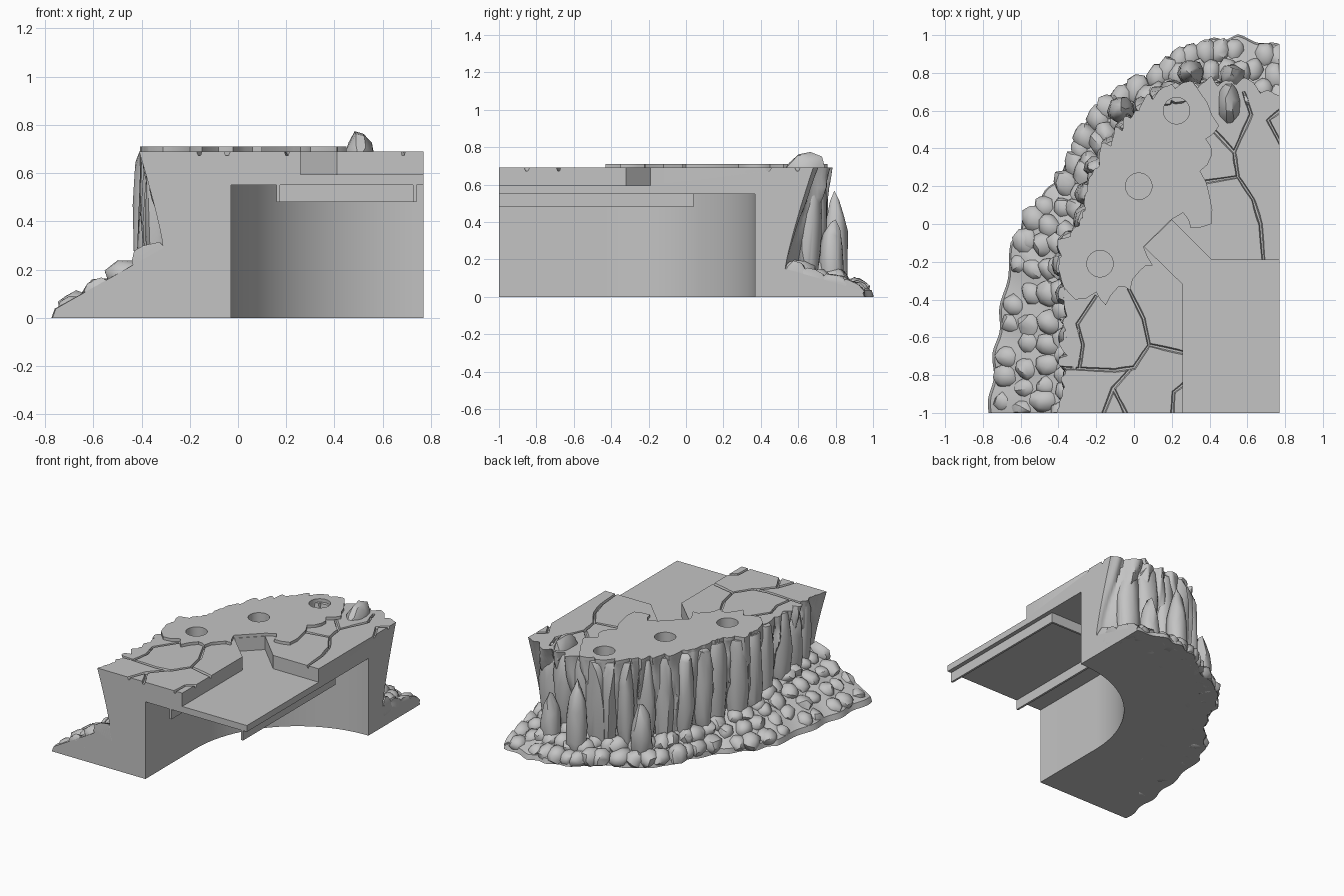
import bpy, bmesh, math, random
from mathutils import Vector, Euler, noise

random.seed(7)
if "Cube" in bpy.data.objects:
    bpy.data.objects.remove(bpy.data.objects["Cube"])

stone = bpy.data.materials.new("grey_stone")
stone.use_nodes = True
GREY = (0.55, 0.55, 0.55, 1)
stone.diffuse_color = GREY
stone.node_tree.nodes["Principled BSDF"].inputs["Base Color"].default_value = GREY

XR, YF, TOP, PLATE = 0.77, -1.0, 0.69, 0.71

# Plan curves: outer footprint, cliff top edge, and height of the cliff foot
OUTER = [(-.775, -1), (-.75, -.72), (-.71, -.45), (-.65, -.1), (-.57, .06), (-.43, .22), (-.31, .4),
         (-.25, .57), (-.12, .71), (.1, .8), (.25, .93), (.4, .98), (.55, 1), (XR, .95)]
EDGE = [(-.41, -1), (-.38, -.8), (-.37, -.6), (-.38, -.35), (-.41, -.12), (-.28, .04), (-.25, .22),
        (-.17, .38), (-.07, .52), (.06, .66), (.2, .74), (.36, .75), (.52, .76), (XR, .68)]
FOOT_Z = [.29, .29, .27, .24, .2, .18, .16, .15, .14, .14, .15, .16, .17, .15]


def along(curve, u):
    f = min(max(u, 0), 1) * (len(curve) - 1)
    i = min(int(f), len(curve) - 2)
    a, b = curve[i], curve[i + 1]
    if isinstance(a, float):
        return a + (b - a) * (f - i)
    return Vector(a).lerp(Vector(b), f - i)


def section(u):
    """Outer point, top edge, cliff foot, outward direction, foot height."""
    o, t = along(OUTER, u), along(EDGE, u)
    out = (o - t).normalized()
    return o, t, t - out * (0.1 + 0.05 * u) * abs(2 * u - 1), out, along(FOOT_Z, u)


def finish(name, bm, angle=35):
    bmesh.ops.recalc_face_normals(bm, faces=bm.faces)
    mesh = bpy.data.meshes.new(name)
    bm.to_mesh(mesh)
    bm.free()
    mesh.materials.append(stone)
    mesh.shade_smooth()
    mesh.set_sharp_from_angle(angle=math.radians(angle))
    ob = bpy.data.objects.new(name, mesh)
    bpy.context.collection.objects.link(ob)
    return ob


def prism(name, pts, z0, z1, low_pts=None):
    bm = bmesh.new()
    low = [bm.verts.new((p[0], p[1], z0)) for p in low_pts or pts]
    high = [bm.verts.new((p[0], p[1], z1)) for p in pts]
    bm.faces.new(low)
    bm.faces.new(high)
    for i in range(len(pts)):
        j = (i + 1) % len(pts)
        bm.faces.new((low[i], low[j], high[j], high[i]))
    return finish(name, bm)


def carve(ob, cutters):
    for c in cutters:
        c.hide_render = True
        mod = ob.modifiers.new("cut", 'BOOLEAN')
        mod.operation, mod.solver, mod.object = 'DIFFERENCE', 'EXACT', c
    bpy.context.view_layer.update()
    deps = bpy.context.evaluated_depsgraph_get()
    mesh = bpy.data.meshes.new_from_object(ob.evaluated_get(deps))
    ob.modifiers.clear()
    ob.data = mesh
    mesh.shade_smooth()
    mesh.set_sharp_from_angle(angle=math.radians(35))


def rock(bm, centre, radii, heading=0.0, count=30, ztop=1.0, taper=0.0):
    """A worn stone: the hull of evenly spread, roughened points on a squashed ball."""
    spin = Euler([random.uniform(0, math.tau) for _ in range(3)]).to_matrix()
    turn = Euler((0, 0, heading)).to_matrix()
    verts = []
    for k in range(count):
        z = 1 - (2 * k + 1) / count
        a, s = 2.4 * k, math.sqrt(1 - z * z)
        d = spin @ Vector((s * math.cos(a), s * math.sin(a), z)) * random.uniform(.84, 1.06)
        t = 1 - taper * max(d.z, 0)
        p = Vector(centre) + turn @ Vector((radii[0] * d.x * t, radii[1] * d.y * t, radii[2] * d.z))
        verts.append(bm.verts.new((min(max(p.x, OUTER[0][0]), XR), min(max(p.y, YF), 1),
                                   min(max(p.z, 0), ztop))))
    res = bmesh.ops.convex_hull(bm, input=verts)
    loose = {g for g in res["geom_interior"] + res["geom_unused"] if isinstance(g, bmesh.types.BMVert)}
    bmesh.ops.delete(bm, geom=list(loose), context='VERTS')


# Vertical ribs of the cliff
ribs, at = [], -0.1
while at < 1.1:
    width = random.uniform(.03, .058)
    ribs.append((at + width / 2, width / 2, random.uniform(.035, .075), random.uniform(.8, 1.5)))
    at += width


def bulge(u, v):
    fade = min(1, 25 * min(u, 1 - u))
    u += 0.01 * math.sin(4 * v + 23 * u)
    mid, half, amp, peak = min(ribs, key=lambda r: abs(u - r[0]) / r[1])
    d = min(abs(u - mid) / half, 1)
    rough = .022 * noise.noise(Vector((u * 60, v * 4, 0)))
    swell = amp * (1 - d ** 1.8) * (.4 + .6 * math.sin(math.pi * min(v / peak, 1)))
    return fade * (swell - .025 + rough)


# Cliff body: swept section closed by top, bottom and two flat cut walls
STEPS, ROWS = 260, 11
bm = bmesh.new()
columns = []
for i in range(STEPS + 1):
    u = i / STEPS
    o, t, f, out, h = section(u)
    o = o + out * (.01 * math.sin(90 * u) - .006)
    col = [bm.verts.new((o.x, o.y, 0))]
    for w in (.97, .8, .5, .25):
        p = f.lerp(o, w)
        col.append(bm.verts.new((p.x, p.y, h * (1 - w) + .03 * w)))
    for r in range(ROWS):
        v = r / (ROWS - 1)
        p = f.lerp(t, v ** 1.2) + out * bulge(u, v)
        col.append(bm.verts.new((p.x, p.y, h + (TOP - h) * v)))
    columns.append(col)
for a, b in zip(columns, columns[1:]):
    for j in range(len(a) - 1):
        bm.faces.new((a[j], b[j], b[j + 1], a[j + 1]))
base_corner = bm.verts.new((XR, YF, 0))
top_corner = bm.verts.new((XR, YF, TOP))
bm.faces.new(columns[0] + [top_corner, base_corner])
bm.faces.new(columns[-1] + [top_corner, base_corner])
bm.faces.new([c[-1] for c in columns] + [top_corner])
bm.faces.new([c[0] for c in columns] + [base_corner])
rim = [c[-1].co.to_2d() for c in columns]
body = finish("cliff_body", bm)

# Cutters: arched chamber, sunken channel with notch, paving cracks, round sockets
arc = [(XR - .8 * math.cos(a), -.43 + .8 * math.sin(a)) for a in (math.pi / 2 * k / 32 for k in range(33))]
chamber = prism("chamber_cutter", [(-.03, -1.2)] + arc + [(.9, .37), (.9, -1.2)], -.1, .55)
channel = prism("channel_cutter", [(.26, -1.2), (.26, -.32), (.055, -.12), (.2, .02), (.41, -.19),
                                   (.9, -.19), (.9, -1.2)], .595, 1)
sockets = []
for cx, cy in ((-.18, -.21), (.025, .2), (.225, .6)):
    ring = [(cx + .07 * math.cos(a), cy + .07 * math.sin(a)) for a in (math.tau * k / 40 for k in range(40))]
    sockets.append(prism("socket_cutter", ring, .64, .9))

CRACKS = [
    [(-.42, -.76), (-.1, -.775), (0, -.76), (.08, -.64), (.3, -.69)],
    [(.08, -.64), (.05, -.5), (-.03, -.34)],
    [(-.02, -.77), (-.11, -.87), (-.18, -1.05)],
    [(-.11, -.87), (-.02, -1.05)],
    [(.3, -.82), (.21, -.89), (.2, -1.05)],
    [(-.2, -.38), (-.3, -.53), (-.27, -.64), (-.29, -.77)],
    [(.36, .22), (.55, .25), (.63, .13), (.67, 0), (.69, -.25)],
    [(.55, .25), (.53, .38), (.62, .58), (.58, .7)],
    [(.53, .38), (.4, .52)],
    [(.8, .38), (.71, .55), (.8, .62)],
]


def crack(path):
    """A V-shaped groove following a path."""
    pts = [Vector(p) for p in path]
    fine = [a.lerp(b, k / 3) for a, b in zip(pts, pts[1:]) for k in range(3)] + [pts[-1]]
    sides = []
    for i, p in enumerate(fine):
        d = (fine[min(i + 1, len(fine) - 1)] - fine[max(i - 1, 0)]).normalized()
        sides.append((p, Vector((-d.y, d.x)) * random.uniform(.014, .022)))

    def outline(k):
        return [p + s * k for p, s in sides] + [p - s * k for p, s in sides[::-1]]
    return prism("crack_cutter", outline(1), .672, .715, outline(.25))


cracks = [crack(c) for c in CRACKS]
carve(body, [chamber, channel] + cracks + sockets)

# Raised smooth plateau with a ragged inner border
border = [(.39, .64), (.45, .52), (.38, .45), (.41, .36), (.35, .28), (.4, .15), (.41, 0), (.3, -.02), (.26, .06),
          (.2, .025), (.05, -.12), (.1, -.22), (.03, -.25), (-.02, -.35), (-.08, -.33), (-.15, -.43),
          (-.2, -.36), (-.31, -.4)]
ragged = []
for a, b in zip(border, border[1:]):
    a, b = Vector(a), Vector(b)
    ragged.append(a)
    if b != Vector(border[10]):
        n = (b - a).orthogonal().normalized()
        ragged.append(a.lerp(b, .5) + n * random.uniform(-.015, .015))
ragged.append(Vector(border[-1]))
plateau = prism("plateau", rim[int(STEPS * .24):int(STEPS * .83)] + ragged, TOP, PLATE)
carve(plateau, sockets)
for c in [chamber, channel] + cracks + sockets:
    bpy.data.objects.remove(c)

# Ledge frame under the chamber ceiling
prism("ceiling_frame", [(.16, YF), (.16, .04), (.74, .04), (.74, YF), (.725, YF), (.725, .025),
                        (.175, .025), (.175, YF)], .48, .555)

# Overlapping boulders in ranks between cliff foot and footprint
bm = bmesh.new()
for i in range(27):
    o, t, f, out, h = section(i / 26)
    ranks = max(2, round((o - f).length / .105))
    for r in range(ranks):
        u = i / 26 + (r % 2) * .018 + random.uniform(-.008, .008)
        o, t, f, out, h = section(u)
        w = (r + .45) / ranks
        p = f.lerp(o, w * .93)
        s = random.uniform(.058, .076)
        upright = random.uniform(.8, 1) + .35 * max(0, min(1, 3 * u - 1)) * (1 - w)
        rock(bm, (p.x, p.y, h * (1 - w) + .03 * w - .02), (s * 1.25, s, s * upright),
             math.atan2(out.y, out.x))
finish("slope_boulders", bm, 42)

# Broad stones leaning on the front of the cliff
bm = bmesh.new()
for x, y, tall, r in ((.3, .8, .55, .075), (-.07, .6, .42, .075), (.52, .78, .42, .07)):
    rock(bm, (x, y, tall * .42), (r, r, tall * .58), 0, 60, taper=.15)
finish("standing_stones", bm, 42)

# Tall columns embedded in the cliff face, level with the paving on top
bm = bmesh.new()
for i in range(17):
    u = .06 + .9 * (i + random.uniform(-.25, .25)) / 16
    o, t, f, out, h = section(u)
    p = t.lerp(f, .35) - out * .025
    s = random.uniform(.06, .085)
    rock(bm, (p.x, p.y, random.uniform(.36, .46)), (s * .9, s * 1.1, random.uniform(.36, .52)),
         math.atan2(out.y, out.x), 60, ztop=TOP - .004)
finish("cliff_columns", bm, 38)

# Lone rock on top
bm = bmesh.new()
rock(bm, (.505, .64, .68), (.068, .13, .105), 0, 26, taper=.25)
finish("top_rock", bm, 28)
